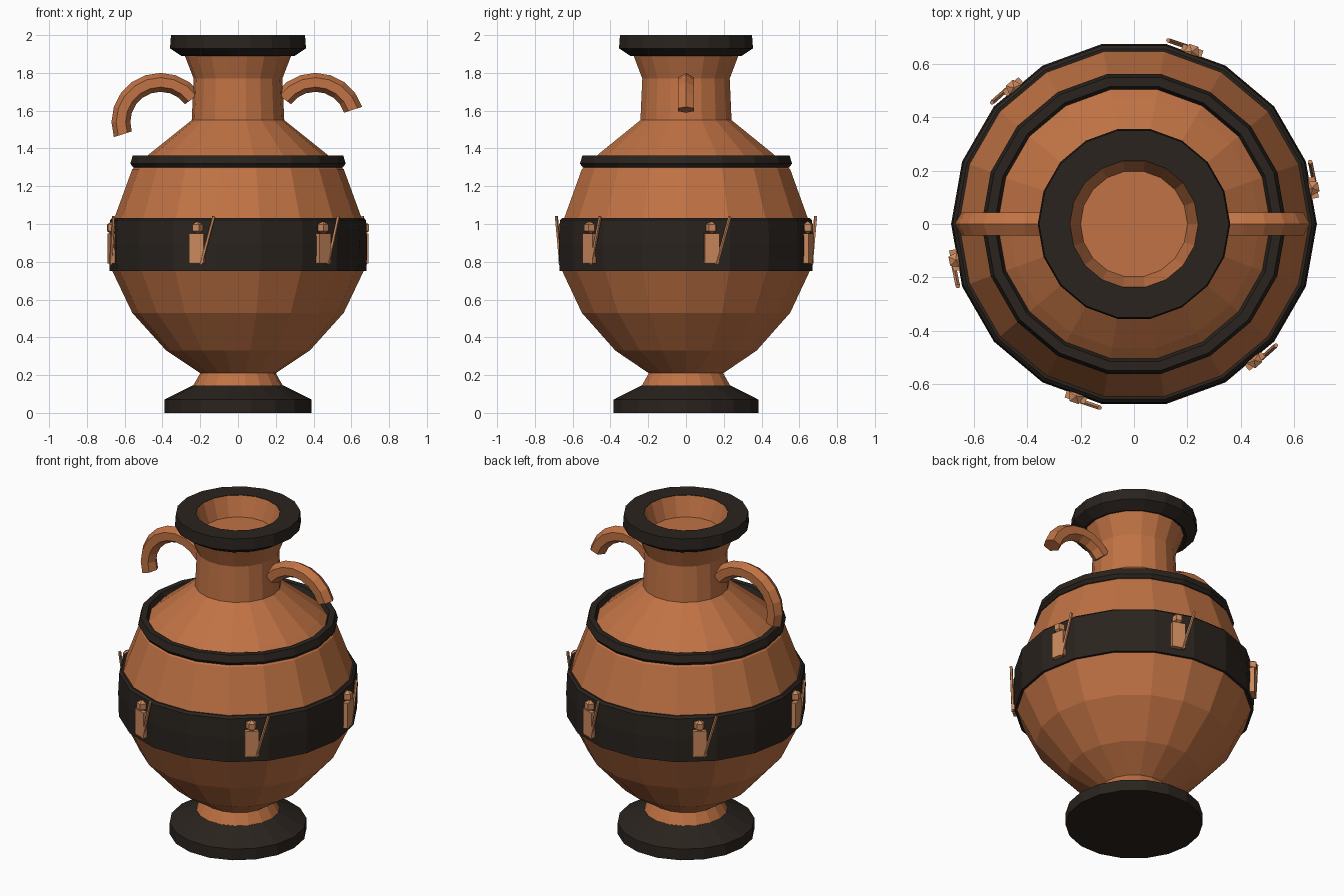
import bpy, bmesh, math
from mathutils import Matrix, Vector

if "Cube" in bpy.data.objects:
    bpy.data.objects.remove(bpy.data.objects["Cube"])

SIDES = 18


def material(name, rgb):
    m = bpy.data.materials.new(name)
    m.diffuse_color = (*rgb, 1)
    m.use_nodes = True
    m.node_tree.nodes["Principled BSDF"].inputs["Base Color"].default_value = m.diffuse_color
    return m


CLAY = material("clay", (0.53, 0.17, 0.058))
BLACK = material("black_glaze", (0.023, 0.017, 0.013))
PALE = material("pale_clay", (0.60, 0.25, 0.11))


def finish(name, bm, mat):
    bmesh.ops.recalc_face_normals(bm, faces=bm.faces[:])
    me = bpy.data.meshes.new(name)
    bm.to_mesh(me)
    bm.free()
    me.materials.append(mat)
    ob = bpy.data.objects.new(name, me)
    bpy.context.collection.objects.link(ob)
    return ob


def skin(bm, rings, loop):
    """Bridge successive rings; cap both ends, or join last to first."""
    n = len(rings[0])
    pairs = list(zip(rings, rings[1:]))
    if loop:
        pairs.append((rings[-1], rings[0]))
    else:
        bm.faces.new(rings[0])
        bm.faces.new(rings[-1])
    for a, b in pairs:
        for i in range(n):
            j = (i + 1) % n
            bm.faces.new((a[i], a[j], b[j], b[i]))


def lathe(name, profile, mat, loop=False):
    bm = bmesh.new()
    rings = [[bm.verts.new((r * math.cos(math.tau * i / SIDES),
                            r * math.sin(math.tau * i / SIDES), z))
              for i in range(SIDES)] for r, z in profile]
    skin(bm, rings, loop)
    return finish(name, bm, mat)


# Turned body, neck and shallow mouth
lathe("foot", [(0.39, 0), (0.39, 0.07), (0.24, 0.145)], BLACK)
lathe("body", [(0.24, 0.14), (0.20, 0.21), (0.38, 0.33), (0.56, 0.53), (0.665, 0.75),
               (0.667, 0.90), (0.655, 1.03), (0.56, 1.29), (0.47, 1.37), (0.245, 1.55)], CLAY)
lathe("neck", [(0.245, 1.55), (0.235, 1.77), (0.285, 1.90), (0.24, 1.998),
               (0.20, 1.88)], CLAY)

# Dark bands and lip
lathe("lip", [(0.24, 2.0), (0.355, 2.0), (0.36, 1.93), (0.30, 1.89), (0.27, 1.90)],
      BLACK, loop=True)
lathe("shoulder_ring", [(0.555, 1.30), (0.57, 1.32), (0.557, 1.363), (0.522, 1.363),
                        (0.50, 1.31)], BLACK, loop=True)
lathe("belly_band", [(0.64, 0.75), (0.68, 0.75), (0.684, 0.90), (0.678, 1.02),
                     (0.665, 1.033), (0.64, 1.03)], BLACK, loop=True)


# Handles: hexagonal section swept in 18 degree steps
def handle(name, cx, start, end):
    bm = bmesh.new()
    rings = []
    for deg in range(start, end + 1, 18):
        a = math.radians(deg)
        ring = []
        for k in range(6):
            t = math.tau * k / 6
            r = 0.21 + 0.05 * math.cos(t)
            ring.append(bm.verts.new((cx + r * math.cos(a), 0.05 * math.sin(t),
                                      1.54 + r * math.sin(a))))
        rings.append(ring)
    skin(bm, rings, False)
    finish(name, bm, CLAY)


handle("right_handle", 0.41, 18, 144)
handle("left_handle", -0.41, 36, 198)


# Six small spear bearers around the belly band (local x = tangent, y = inward)
def figure(i):
    place = Matrix.Rotation(0.2 + i * math.tau / 6 + math.pi / 2, 4, 'Z') \
        @ Matrix.Translation((0, -0.68, 0))
    bm = bmesh.new()
    bmesh.ops.create_cube(bm, size=1, matrix=place @ Matrix.Translation((0, 0, 0.87))
                          @ Matrix.Diagonal((0.08, 0.035, 0.16, 1)))
    bmesh.ops.create_uvsphere(bm, u_segments=5, v_segments=3, radius=0.035,
                              matrix=place @ Matrix.Translation((0, 0, 0.98)))
    a, b = Vector((0.025, -0.012, 0.785)), Vector((0.097, -0.012, 1.04))
    tilt = (b - a).to_track_quat('Z', 'Y').to_matrix().to_4x4()
    bmesh.ops.create_cone(bm, cap_ends=True, segments=5, radius1=0.009, radius2=0.009,
                          depth=(b - a).length,
                          matrix=place @ Matrix.Translation((a + b) / 2) @ tilt)
    finish(f"spear_bearer_{i + 1}", bm, PALE)


for i in range(6):
    figure(i)
